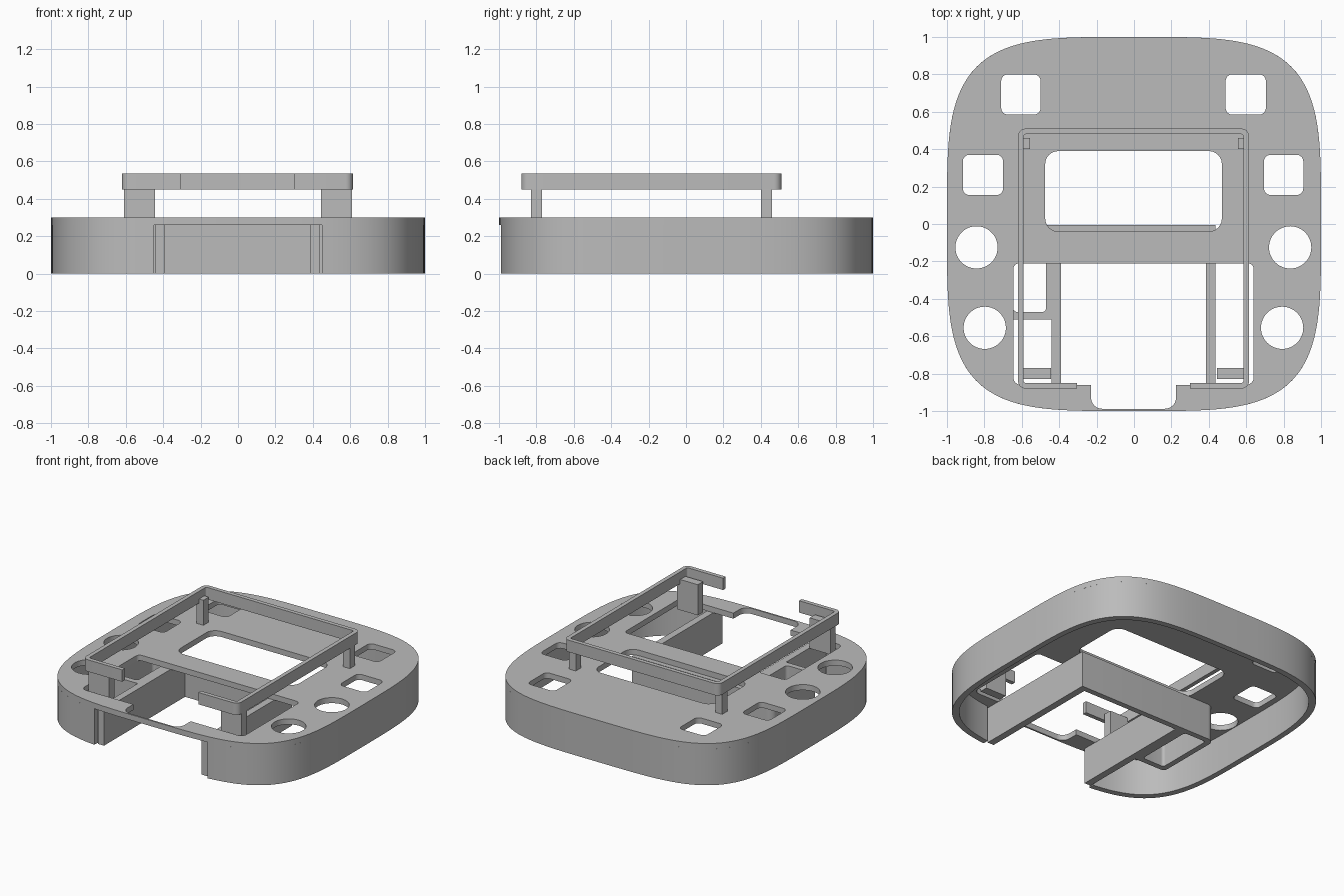
import bpy, math
from mathutils import Vector

if "Cube" in bpy.data.objects:
    bpy.data.objects.remove(bpy.data.objects["Cube"])

grey = bpy.data.materials.new("plain grey")
grey.diffuse_color = (0.5, 0.5, 0.5, 1)
grey.use_nodes = True
grey.node_tree.nodes["Principled BSDF"].inputs["Base Color"].default_value = grey.diffuse_color


def rounded(points, radius=0.0, steps=6):
    """Polygon with rounded corners; a point may carry its own radius."""
    out, n = [], len(points)
    for i, p in enumerate(points):
        r = p[2] if len(p) > 2 else radius
        c = Vector(p[:2])
        if r <= 0:
            out.append(c)
            continue
        a = (Vector(points[i - 1][:2]) - c).normalized()
        b = (Vector(points[(i + 1) % n][:2]) - c).normalized()
        s, e = c + a * r, c + b * r
        centre = c + (a + b) * r
        for k in range(steps + 1):
            t = k / steps * math.pi / 2
            out.append(centre + (s - centre) * math.cos(t) + (e - centre) * math.sin(t))
    return out


def box(x0, x1, y0, y1, r=0.0):
    return rounded([(x0, y0), (x1, y0), (x1, y1), (x0, y1)], r)


def circle(x, y, r, n=48):
    return [Vector((x + r * math.cos(2 * math.pi * k / n),
                    y + r * math.sin(2 * math.pi * k / n))) for k in range(n)]


def squircle(s, a0, a1, n):
    """Fourth-power oval of half width s between two angles."""
    pts = []
    for k in range(n):
        t = a0 + (a1 - a0) * k / (n - 1)
        c, d = math.cos(t), math.sin(t)
        r = s / (c ** 4 + d ** 4) ** 0.25
        pts.append(Vector((r * c, r * d)))
    return pts


def prism(name, loops, z0, z1):
    """Extrude an outline, with any holes, from z0 to z1."""
    cu = bpy.data.curves.new(name, 'CURVE')
    cu.dimensions = '2D'
    cu.fill_mode = 'BOTH'
    cu.extrude = (z1 - z0) / 2
    for loop in loops:
        sp = cu.splines.new('POLY')
        sp.points.add(len(loop) - 1)
        for q, p in zip(sp.points, loop):
            q.co = (p[0], p[1], 0, 1)
        sp.use_cyclic_u = True
    ob = bpy.data.objects.new(name, cu)
    ob.location.z = (z0 + z1) / 2
    bpy.context.collection.objects.link(ob)
    bpy.ops.object.select_all(action='DESELECT')
    ob.select_set(True)
    bpy.context.view_layer.objects.active = ob
    bpy.ops.object.convert(target='MESH')
    ob = bpy.context.view_layer.objects.active
    ob.name = name
    ob.data.materials.clear()
    ob.data.materials.append(grey)
    bpy.ops.object.shade_smooth_by_angle(angle=math.radians(30))
    return ob


# Top plate with button holes, window and the large front opening
opening = rounded([
    (-0.645, -0.21, 0.03), (-0.645, -0.86, 0.04), (-0.23, -0.86, 0),
    (-0.23, -0.988, 0.06), (0.225, -0.988, 0.06), (0.225, -0.86, 0),
    (0.64, -0.86, 0.04), (0.64, -0.21, 0.03)])
plate = [squircle(1, 0, 2 * math.pi * 179 / 180, 180), opening,
         box(-0.475, 0.47, -0.04, 0.39, 0.07),
         box(-0.71, -0.5, 0.585, 0.80, 0.035), box(0.49, 0.705, 0.585, 0.80, 0.035),
         box(-0.915, -0.70, 0.155, 0.37, 0.035), box(0.695, 0.905, 0.155, 0.37, 0.035),
         circle(-0.842, -0.125, 0.113), circle(0.835, -0.125, 0.113),
         circle(-0.798, -0.555, 0.113), circle(0.792, -0.555, 0.113)]
prism("top_plate", plate, 0.26, 0.30)

# Outer wall, left open at the front
gap = math.atan2(0.45, 0.99)
a0, a1 = -math.pi / 2 + gap, 1.5 * math.pi - gap
gap_in = math.atan2(0.45, 0.95)
inner = squircle(0.96, -math.pi / 2 + gap_in, 1.5 * math.pi - gap_in, 150)
prism("outer_wall", [squircle(1, a0, a1, 150) + inner[::-1]], 0, 0.26)

# Bay rails, cross wall and side pocket beneath the plate
rails = rounded([
    (0.435, -0.965), (0.435, -0.005), (-0.685, -0.005, 0.05), (-0.685, -0.51, 0.03),
    (-0.44, -0.51), (-0.44, -0.965), (-0.39, -0.965), (-0.39, -0.045),
    (0.385, -0.045), (0.385, -0.965)])
prism("bay_rails", [rails, box(-0.645, -0.47, -0.47, -0.045, 0.02)], 0, 0.26)

# Raised frame, broken at the front
frame = rounded([
    (-0.305, -0.88), (-0.62, -0.88, 0.04), (-0.62, 0.51, 0.04), (0.615, 0.51, 0.04),
    (0.615, -0.88, 0.04), (0.30, -0.88), (0.30, -0.85), (0.585, -0.85, 0.012),
    (0.585, 0.48, 0.012), (-0.59, 0.48, 0.012), (-0.59, -0.85, 0.012), (-0.305, -0.85)])
prism("raised_frame", [frame], 0.45, 0.535)

# Posts carrying the frame
for side, name in ((-1, "left"), (1, "right")):
    for part, x0, x1, y0, y1, z0, z1 in (
            ("front_post", 0.445, 0.61, -0.83, -0.77, 0.26, 0.48),
            ("back_post", 0.555, 0.61, 0.40, 0.46, 0.30, 0.48)):
        xs = sorted((side * x0, side * x1))
        prism(f"{name}_{part}", [box(xs[0], xs[1], y0, y1)], z0, z1)
